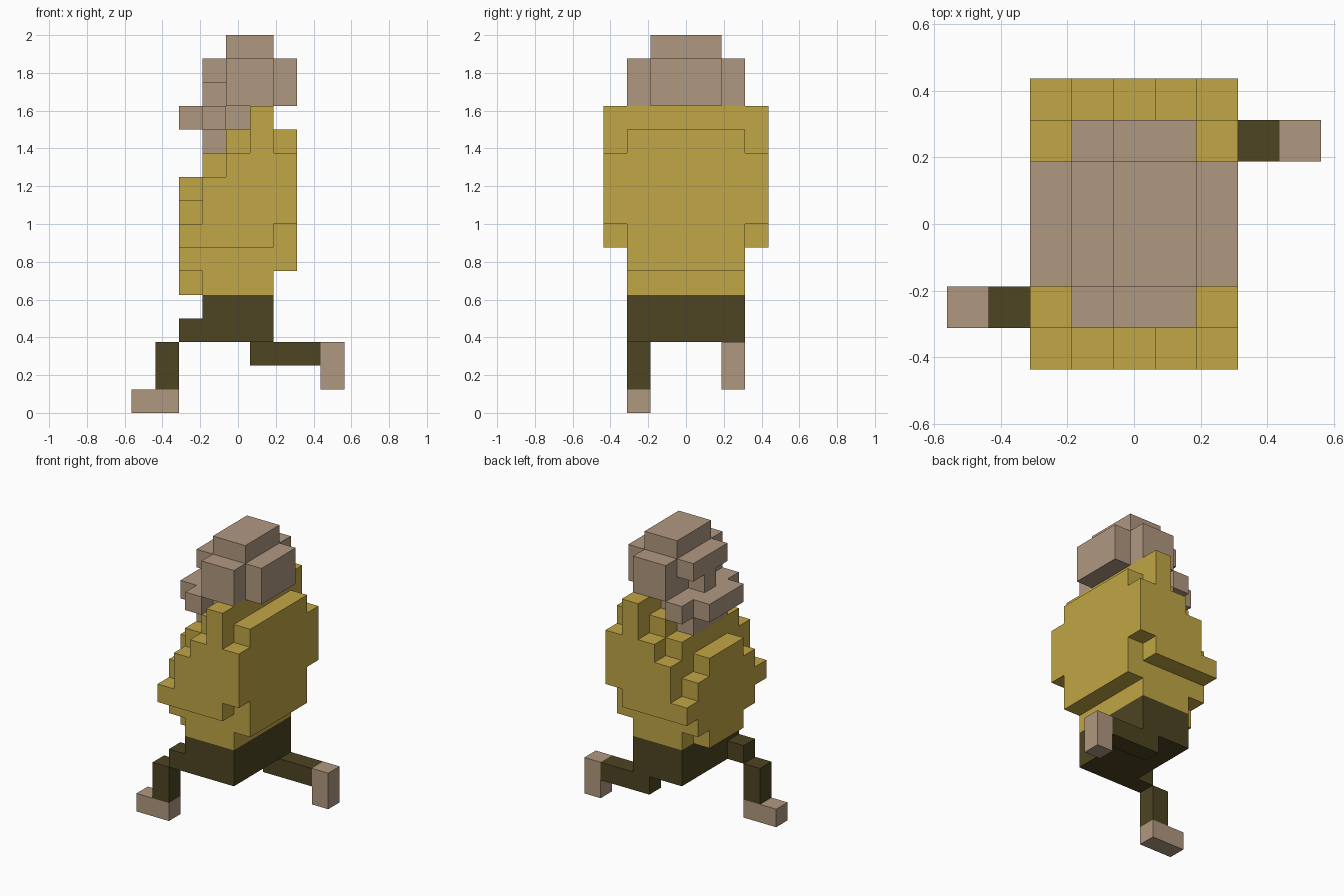
import bpy, bmesh
from mathutils import Vector

if "Cube" in bpy.data.objects:
    bpy.data.objects.remove(bpy.data.objects["Cube"])

S = 0.125                                  # block size
ORIGIN = Vector((-0.5625, -0.4375, 0.0))   # corner of the 9 x 7 x 16 block grid


def material(name, rgb):
    m = bpy.data.materials.new(name)
    m.diffuse_color = (*rgb, 1.0)
    m.use_nodes = True
    m.node_tree.nodes["Principled BSDF"].inputs["Base Color"].default_value = m.diffuse_color
    return m


skin = material("tan skin", (0.434, 0.314, 0.216))
shirt = material("mustard shirt", (0.533, 0.381, 0.061))
trousers = material("dark olive trousers", (0.076, 0.058, 0.016))


def blocks(*boxes):
    """Cells of inclusive boxes (x0, x1, y0, y1, z0, z1)."""
    return {(x, y, z)
            for x0, x1, y0, y1, z0, z1 in boxes
            for x in range(x0, x1 + 1)
            for y in range(y0, y1 + 1)
            for z in range(z0, z1 + 1)}


def mirrored(*rows):
    """Cells of boxes (x0, x1, z0, z1, n) reaching n cells either side of y = 0."""
    return blocks(*[(x0, x1, 3 - n, 3 + n, z0, z1) for x0, x1, z0, z1, n in rows])


parts = {
    # stepped round torso with raised collar at the back
    "torso": (shirt, mirrored(
        (3, 5, 5, 5, 2), (2, 2, 5, 5, 1),
        (2, 6, 6, 6, 2),
        (2, 5, 7, 7, 3), (6, 6, 7, 7, 2),
        (3, 6, 8, 9, 3), (2, 2, 8, 8, 2), (2, 2, 9, 9, 1),
        (4, 6, 10, 10, 3), (3, 3, 10, 10, 2),
        (4, 4, 11, 11, 2), (6, 6, 11, 11, 2),
        (5, 5, 11, 12, 3))),
    # skull, crown and back of head
    "head": (skin, mirrored((4, 5, 13, 14, 2), (6, 6, 13, 14, 1), (4, 5, 15, 15, 1))),
    "brow": (skin, mirrored((3, 3, 14, 14, 1))),
    "nose": (skin, mirrored((3, 3, 13, 13, 0))),
    # muzzle, chin and neck
    "jaw": (skin, mirrored((3, 3, 12, 12, 2), (2, 2, 12, 12, 1),
                           (4, 4, 12, 12, 1), (3, 3, 11, 11, 1))),
    "hips": (trousers, mirrored((3, 5, 3, 4, 2))),
    # striding legs and feet
    "forward_leg": (trousers, blocks((2, 2, 1, 1, 3, 3), (1, 1, 1, 1, 1, 2))),
    "forward_foot": (skin, blocks((0, 1, 1, 1, 0, 0))),
    "trailing_leg": (trousers, blocks((5, 7, 5, 5, 2, 2))),
    "trailing_foot": (skin, blocks((8, 8, 5, 5, 1, 2))),
}
solid = set().union(*(cells for _, cells in parts.values()))


def build(name, mat, cells):
    """Flat outer faces of a part; faces touching another block are left out."""
    bm = bmesh.new()
    verts = {}

    def vert(p):
        if p not in verts:
            verts[p] = bm.verts.new(ORIGIN + Vector(p) * S)
        return verts[p]

    for c in sorted(cells):
        for axis in range(3):
            u, v = (axis + 1) % 3, (axis + 2) % 3
            for side in (0, 1):
                near = list(c)
                near[axis] += 2 * side - 1
                if tuple(near) in solid:
                    continue
                ring = []
                for du, dv in ((0, 0), (1, 0), (1, 1), (0, 1)):
                    p = list(c)
                    p[axis] += side
                    p[u] += du
                    p[v] += dv
                    ring.append(vert(tuple(p)))
                bm.faces.new(ring if side else ring[::-1])
    mesh = bpy.data.meshes.new(name)
    bm.to_mesh(mesh)
    bm.free()
    mesh.materials.append(mat)
    obj = bpy.data.objects.new(name, mesh)
    bpy.context.collection.objects.link(obj)


for part, (mat, cells) in parts.items():
    build(part, mat, cells)
